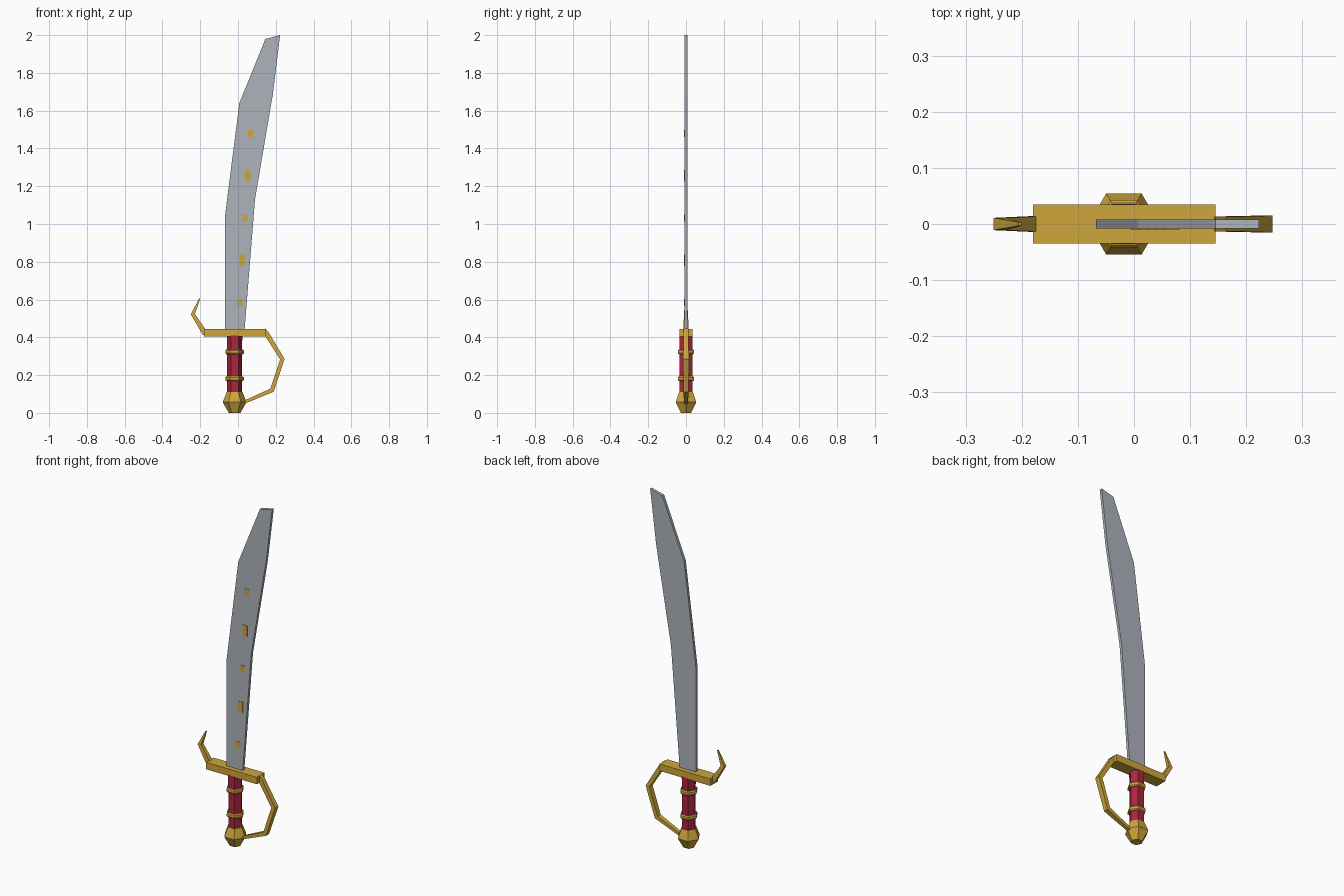
import bpy, bmesh, math
from mathutils import Vector

if "Cube" in bpy.data.objects:
    bpy.data.objects.remove(bpy.data.objects["Cube"])


def material(name, rgb):
    m = bpy.data.materials.new(name)
    m.diffuse_color = (*rgb, 1)
    m.use_nodes = True
    m.node_tree.nodes["Principled BSDF"].inputs["Base Color"].default_value = m.diffuse_color
    return m


STEEL = material("blade steel", (0.42, 0.45, 0.50))
GOLD = material("gold", (0.62, 0.38, 0.045))
RED = material("crimson grip", (0.43, 0.018, 0.05))
GRIP_X = -0.018


def skin(name, rings, mat):
    """Join a stack of equal-sided rings into a closed flat-shaded solid."""
    bm = bmesh.new()
    loops = [[bm.verts.new(p) for p in ring] for ring in rings]
    n = len(loops[0])
    for a, b in zip(loops, loops[1:]):
        for i in range(n):
            j = (i + 1) % n
            bm.faces.new((a[i], a[j], b[j], b[i]))
    bm.faces.new(loops[0][::-1])
    bm.faces.new(loops[-1])
    bmesh.ops.recalc_face_normals(bm, faces=bm.faces[:])
    me = bpy.data.meshes.new(name)
    bm.to_mesh(me)
    bm.free()
    me.materials.append(mat)
    ob = bpy.data.objects.new(name, me)
    bpy.context.collection.objects.link(ob)
    return ob


def hexagon(name, profile, mat):
    """Six-sided turned part around the grip axis; profile is (radius, z)."""
    return skin(name, [[(GRIP_X + r * math.cos(i * math.pi / 3),
                         r * math.sin(i * math.pi / 3), z) for i in range(6)]
                       for r, z in profile], mat)


def plate(name, outline, y0, y1, mat):
    return skin(name, [[(x, y, z) for x, z in outline] for y in (y0, y1)], mat)


def rect(x0, x1, z0, z1):
    return [(x0, z0), (x1, z0), (x1, z1), (x0, z1)]


def bar(name, path, mat):
    """Square bar along (x, z, half width, half depth) points, mitred."""
    pts = [Vector((p[0], 0, p[1])) for p in path]
    rings = []
    for i, (x, z, w, d) in enumerate(path):
        t_in = (pts[i] - pts[max(i - 1, 0)]).normalized()
        t_out = (pts[min(i + 1, len(pts) - 1)] - pts[i]).normalized()
        t = (t_in + t_out).normalized()
        n = Vector((-t.z, 0, t.x)) * w
        y = Vector((0, d, 0))
        rings.append([pts[i] + n + y, pts[i] + n - y, pts[i] - n - y, pts[i] - n + y])
    return skin(name, rings, mat)


# curved blade
plate("blade", [(-0.068, 0.43), (0.034, 0.43), (0.09, 1.13), (0.185, 1.69),
                (0.223, 2.0), (0.145, 1.98), (0.007, 1.64), (-0.068, 1.05)],
      -0.008, 0.008, STEEL)

# gold inlays on the front of the blade
for i in range(5):
    x, z = 0.009 + 0.0142 * i, 0.585 + 0.2235 * i
    h = 0.031 if i % 2 else 0.018
    plate(f"blade_inlay_{i + 1}", rect(x - 0.014, x + 0.014, z - h, z + h),
          -0.011, -0.006, GOLD)

# crossguard
plate("crossguard", rect(-0.18, 0.145, 0.405, 0.445), -0.035, 0.035, GOLD)

# grip, bands and pommel
hexagon("grip", [(0.039, 0.10), (0.039, 0.30), (0.041, 0.41)], RED)
for i, z in enumerate((0.181, 0.323)):
    hexagon(f"grip_band_{i + 1}", [(0.043, z - 0.013), (0.049, z - 0.007),
                                   (0.049, z + 0.007), (0.043, z + 0.013)], GOLD)
hexagon("pommel", [(0.031, 0.0), (0.063, 0.057), (0.042, 0.11)], GOLD)

# knuckle bow and curled hook
bar("knuckle_bow", [(0.135, 0.438, 0.013, 0.013), (0.152, 0.418, 0.013, 0.013),
                    (0.235, 0.284, 0.012, 0.015), (0.180, 0.120, 0.012, 0.014),
                    (0.030, 0.055, 0.008, 0.010)], GOLD)
bar("guard_hook", [(-0.173, 0.418, 0.014, 0.014), (-0.239, 0.523, 0.011, 0.011),
                   (-0.203, 0.605, 0.003, 0.003)], GOLD)
